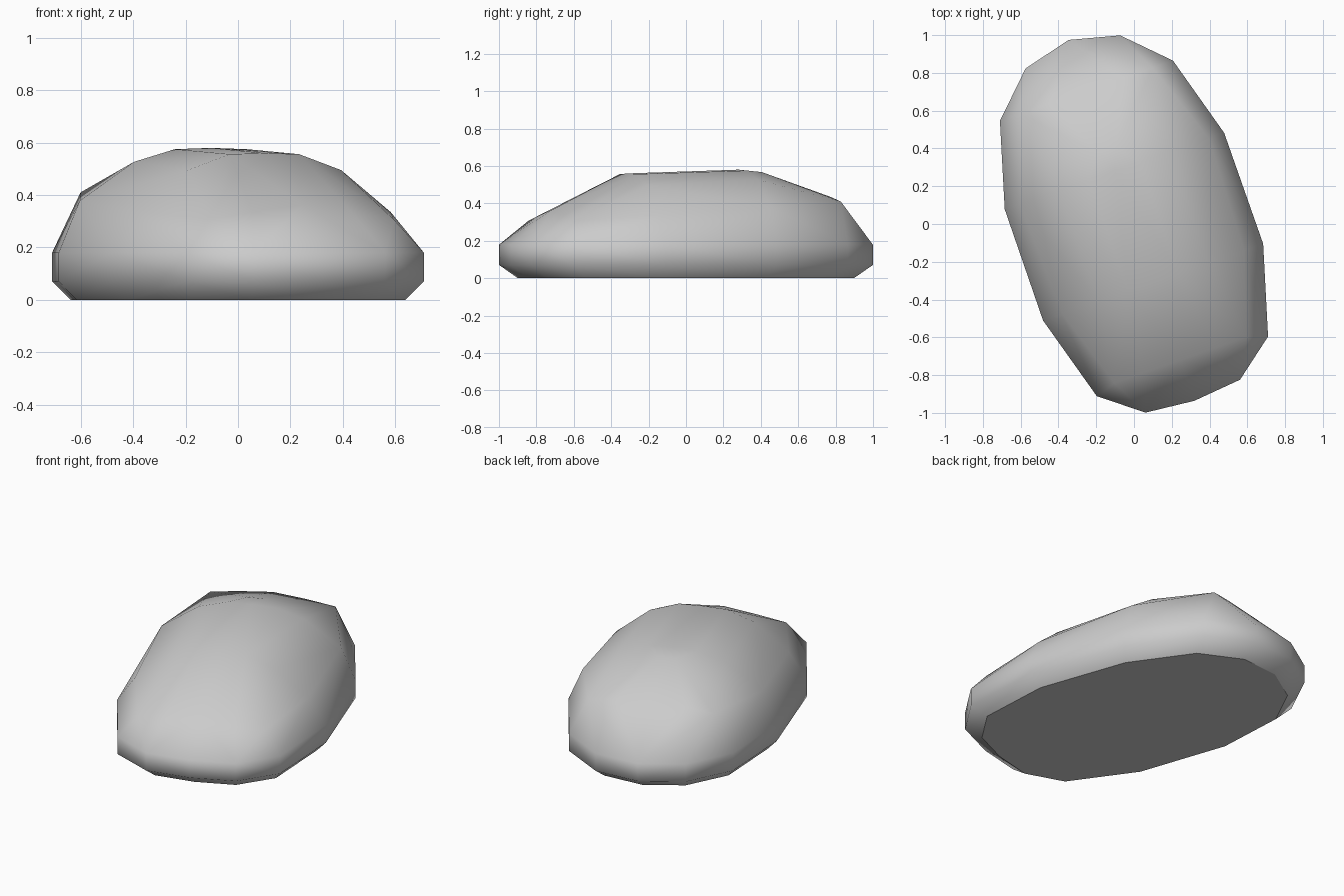
import bpy, bmesh, math
from mathutils import Matrix

if "Cube" in bpy.data.objects:
    bpy.data.objects.remove(bpy.data.objects["Cube"])

# Half outline of the rim in local space (half width, length position)
rim = [(0, 1.04), (0.265, 0.973), (0.485, 0.755), (0.615, 0.305),
       (0.617, -0.318), (0.48, -0.79), (0.265, -0.957), (0, -0.983)]

# Cross-sections of the domed top: length position -> (half width, height)
arches = {
    0.755: [(0, 0.455), (0.2, 0.435), (0.37, 0.41)],
    0.42: [(0.05, 0.567)],
    0.305: [(0, 0.58), (0.145, 0.575), (0.31, 0.527), (0.53, 0.378)],
    -0.318: [(0, 0.56), (0.14, 0.556), (0.31, 0.495), (0.51, 0.335)],
    -0.755: [(0, 0.363), (0.2, 0.335), (0.37, 0.307)],
}

# Rim rings (scale, height): base, lower rim, upper rim
points = [(u * s, v * s, z) for s, z in ((0.9, 0), (1, 0.07), (1, 0.18)) for u, v in rim]
points += [(u, v, z) for v, arch in arches.items() for u, z in arch]

# Rounded shell: mirrored points wrapped in a convex skin
bm = bmesh.new()
for u, v, z in points:
    for side in ((1, -1) if u else (1,)):
        bm.verts.new((u * side, v, z))
hull = bmesh.ops.convex_hull(bm, input=bm.verts[:])
loose = [v for v in bm.verts if not v.link_faces]
bmesh.ops.delete(bm, geom=loose, context='VERTS')
bmesh.ops.dissolve_limit(bm, angle_limit=math.radians(1), verts=bm.verts[:], edges=bm.edges[:])
bmesh.ops.recalc_face_normals(bm, faces=bm.faces[:])

# Turn the body on the ground and centre it
bmesh.ops.transform(bm, matrix=Matrix.Rotation(math.radians(19.2), 4, 'Z'), verts=bm.verts[:])
for axis in (0, 1):
    vals = [v.co[axis] for v in bm.verts]
    mid = (min(vals) + max(vals)) / 2
    for v in bm.verts:
        v.co[axis] -= mid

# Smooth shell with a crisp edge around the flat base
for f in bm.faces:
    f.smooth = True
for e in bm.edges:
    if all(v.co.z < 0.001 for v in e.verts):
        e.smooth = False

mesh = bpy.data.meshes.new("rounded_shell")
bm.to_mesh(mesh)
bm.free()
bpy.context.collection.objects.link(bpy.data.objects.new("rounded_shell", mesh))
